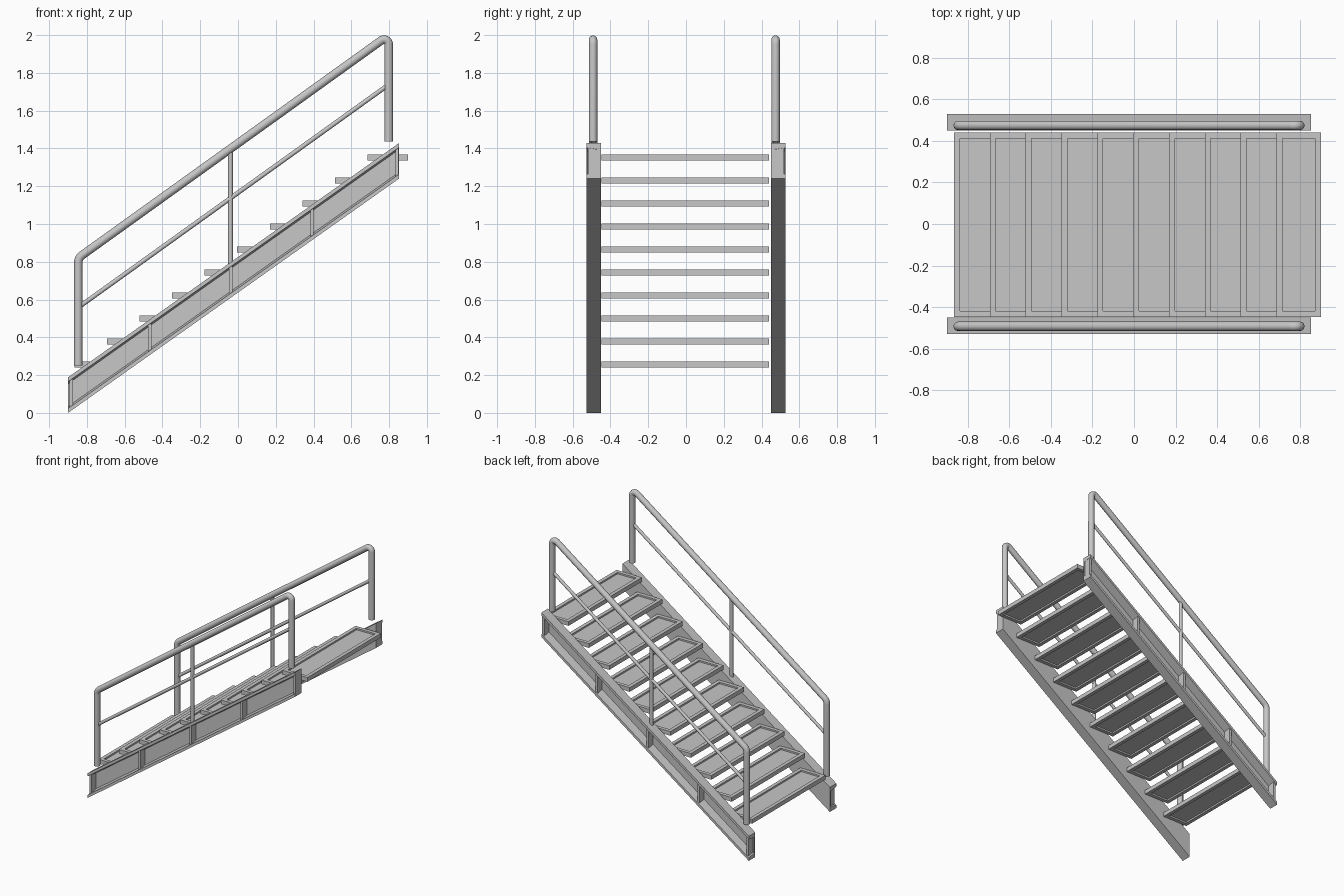
import bpy
import bmesh
import math
from mathutils import Vector

cube = bpy.data.objects.get("Cube")
if cube:
    bpy.data.objects.remove(cube, do_unlink=True)

# Single painted steel colour
steel = bpy.data.materials.new("grey_steel")
steel.use_nodes = True
GREY = (0.57, 0.57, 0.57, 1)
steel.diffuse_color = GREY
steel.node_tree.nodes["Principled BSDF"].inputs["Base Color"].default_value = GREY

X0, X1 = -0.90, 0.852          # stringer ends
SLOPE = 1.24 / (X1 - X0)       # stair pitch
HEIGHT = 0.188                 # vertical depth of stringer
TIP, ROOT = 0.023, 0.034       # tapered flange thickness at its edge and at the web
INNER, OUTER = 0.45, 0.528     # stringer faces, measured from the centre


def mesh_object(name, bm):
    bmesh.ops.recalc_face_normals(bm, faces=bm.faces[:])
    mesh = bpy.data.meshes.new(name)
    bm.to_mesh(mesh)
    bm.free()
    mesh.materials.append(steel)
    obj = bpy.data.objects.new(name, mesh)
    bpy.context.collection.objects.link(obj)


def pitched_extrusion(name, profile, x_start, x_end):
    """Extrude a (y, z) profile along the pitch, keeping its ends vertical."""
    bm = bmesh.new()
    z0 = (x_start - X0) * SLOPE
    face = bm.faces.new([bm.verts.new((x_start, y, z + z0)) for y, z in profile])
    new = bmesh.ops.extrude_face_region(bm, geom=[face])["geom"]
    run = x_end - x_start
    bmesh.ops.translate(bm, vec=(run, 0, run * SLOPE),
                        verts=[v for v in new if isinstance(v, bmesh.types.BMVert)])
    mesh_object(name, bm)


def rounded_corner(before, corner, after, radius, steps=8):
    """Points of a circular fillet at a corner."""
    a = (before - corner).normalized()
    b = (after - corner).normalized()
    half = a.angle(b) / 2
    centre = corner + (a + b).normalized() * radius / math.sin(half)
    reach = radius / math.tan(half)
    start = (corner + a * reach - centre).normalized()
    end = (corner + b * reach - centre).normalized()
    return [centre + start.slerp(end, i / steps) * radius for i in range(steps + 1)]


def tube(name, points, radius):
    curve = bpy.data.curves.new(name, "CURVE")
    curve.dimensions = "3D"
    curve.bevel_depth = radius
    curve.bevel_resolution = 4
    curve.use_fill_caps = True
    spline = curve.splines.new("POLY")
    spline.points.add(len(points) - 1)
    for p, co in zip(spline.points, points):
        p.co = (*co, 1)
    curve.materials.append(steel)
    obj = bpy.data.objects.new(name, curve)
    bpy.context.collection.objects.link(obj)
    bpy.ops.object.select_all(action="DESELECT")
    obj.select_set(True)
    bpy.context.view_layer.objects.active = obj
    bpy.ops.object.convert(target="MESH")
    bpy.ops.object.shade_smooth_by_angle(angle=math.radians(40))


# Channel stringers opening outwards, with upright stiffener plates
web = INNER + 0.014
channel = [(INNER, 0), (OUTER, 0), (OUTER, TIP), (web, ROOT),
           (web, HEIGHT - ROOT), (OUTER, HEIGHT - TIP),
           (OUTER, HEIGHT), (INNER, HEIGHT)]
lip = OUTER - 0.009
plate = [(web, ROOT), (lip, TIP), (lip, HEIGHT - TIP), (web, HEIGHT - ROOT)]
for label, sign in (("back", 1), ("front", -1)):
    pitched_extrusion(label + "_stringer", [(sign * y, z) for y, z in channel], X0, X1)
    for i, x in enumerate((-0.882, -0.468, -0.038, 0.392, 0.842)):
        pitched_extrusion(f"{label}_stiffener_{i + 1}",
                          [(sign * y, z) for y, z in plate], x - 0.009, x + 0.009)

# Tray treads: a raised rim around a recessed panel, above and below
for i in range(10):
    bm = bmesh.new()
    bmesh.ops.create_cube(bm, size=1)
    bmesh.ops.scale(bm, vec=(0.214, 0.886, 0.032), verts=bm.verts)
    bmesh.ops.translate(bm, vec=(-0.759 + i * 0.1724, -0.004, 0.257 + i * 0.1217),
                        verts=bm.verts)
    bm.normal_update()
    for panel in [f for f in bm.faces if abs(f.normal.z) > 0.9]:
        inward = -panel.normal.copy()
        bmesh.ops.inset_region(bm, faces=[panel], thickness=0.028, use_even_offset=True)
        # extruding the panel gives the rim its upright inner wall
        sunk = bmesh.ops.extrude_discrete_faces(bm, faces=[panel])["faces"]
        bmesh.ops.translate(bm, vec=inward * 0.012, verts=sunk[0].verts[:])
    mesh_object(f"tread_{i + 1}", bm)

# Handrails: bent top tube, sloping middle rail and a thin centre post
for label, y in (("back", 0.474), ("front", -0.492)):
    foot = Vector((-0.846, y, 0.25))
    low = Vector((-0.846, y, 0.82))
    high = Vector((0.798, y, 2.0))
    top_foot = Vector((0.798, y, 1.437))
    path = [foot, *rounded_corner(foot, low, high, 0.05),
            *rounded_corner(low, high, top_foot, 0.025), top_foot]
    tube(label + "_handrail", path, 0.0225)
    drop = Vector((0, 0, 0.262))
    tube(label + "_middle_rail", [low - drop, high - drop], 0.012)
    tube(label + "_centre_post", [Vector((-0.04, y, 0.78)), Vector((-0.04, y, 1.395))], 0.013)
